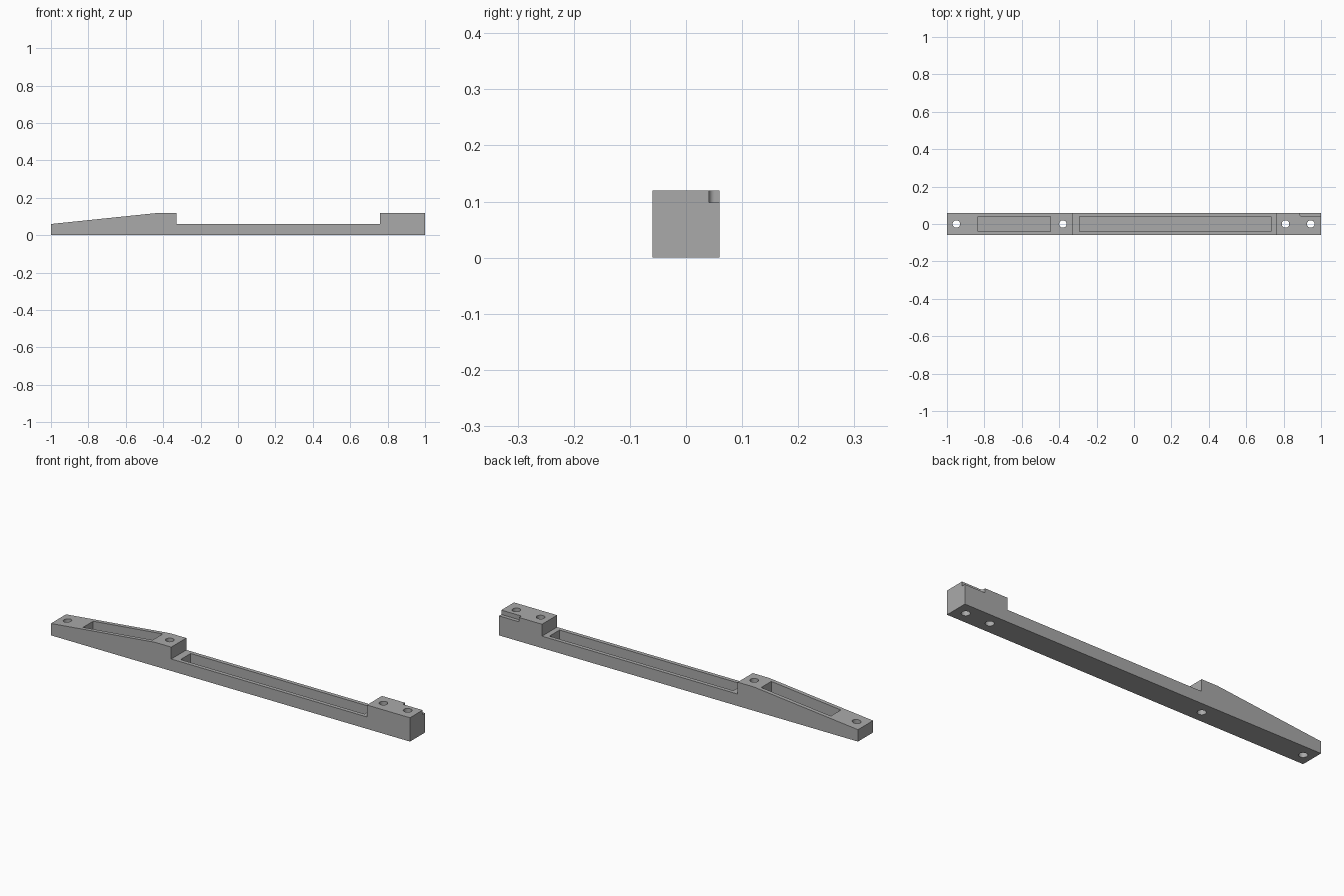
import bpy, bmesh
from mathutils import Vector

old = bpy.data.objects.get("Cube")
if old:
    bpy.data.objects.remove(old, do_unlink=True)

# Single plain grey
grey = bpy.data.materials.new("plain_grey")
grey.use_nodes = True
colour = (0.4, 0.4, 0.4, 1)
grey.diffuse_color = colour
grey.node_tree.nodes["Principled BSDF"].inputs["Base Color"].default_value = colour


def prism(name, points, offset):
    """Extrude a flat outline along an offset into a closed solid."""
    bm = bmesh.new()
    face = bm.faces.new([bm.verts.new(p) for p in points])
    ext = bmesh.ops.extrude_face_region(bm, geom=[face])
    moved = [v for v in ext["geom"] if isinstance(v, bmesh.types.BMVert)]
    bmesh.ops.translate(bm, verts=moved, vec=Vector(offset))
    bmesh.ops.recalc_face_normals(bm, faces=bm.faces)
    mesh = bpy.data.meshes.new(name)
    bm.to_mesh(mesh)
    bm.free()
    mesh.materials.append(grey)
    obj = bpy.data.objects.new(name, mesh)
    bpy.context.collection.objects.link(obj)
    return obj


def box(name, x0, x1, y0, y1, z0, z1):
    outline = [(x0, y0, z0), (x1, y0, z0), (x1, y1, z0), (x0, y1, z0)]
    return prism(name, outline, (0, 0, z1 - z0))


# Bar: side profile with sloping nose, low middle and raised end block
profile = [(-1, 0), (1, 0), (1, .12), (.76, .12), (.76, .06),
           (-.33, .06), (-.33, .12), (-.42, .12), (-1, .06)]
bar = prism("bar", [(x, -.06, z) for x, z in profile], (0, .12, 0))

# Cutters: two pockets, a rear corner notch and four bolt holes
cutters = [
    box("nose_pocket_cutter", -.835, -.447, -.04, .04, .01, .2),
    box("middle_pocket_cutter", -.292, .733, -.04, .04, .01, .2),
    box("notch_cutter", .887, 1.1, .041, .1, .098, .2),
]
for x in (-.95, -.38, .81, .945):
    bpy.ops.mesh.primitive_cylinder_add(vertices=32, radius=.02, depth=.4, location=(x, 0, .06))
    hole = bpy.context.object
    hole.name = "bolt_hole_cutter"
    hole.data.materials.append(grey)
    cutters.append(hole)

# Round the inner end of the notch
bm = bmesh.new()
bm.from_mesh(cutters[2].data)
corner = [e for e in bm.edges if all(abs(v.co.x - .887) < .001 and v.co.y < .05 for v in e.verts)]
bmesh.ops.bevel(bm, geom=corner, offset=.01, segments=6, profile=.5, affect='EDGES')
bm.to_mesh(cutters[2].data)
bm.free()

# Apply the cuts, then drop the cutters
for cutter in cutters:
    mod = bar.modifiers.new(cutter.name, 'BOOLEAN')
    mod.operation = 'DIFFERENCE'
    mod.solver = 'EXACT'
    mod.object = cutter
bpy.ops.object.select_all(action='DESELECT')
bar.select_set(True)
bpy.context.view_layer.objects.active = bar
for mod in list(bar.modifiers):
    bpy.ops.object.modifier_apply(modifier=mod.name)
for cutter in cutters:
    bpy.data.objects.remove(cutter, do_unlink=True)
bpy.ops.object.shade_smooth_by_angle(angle=.5)
